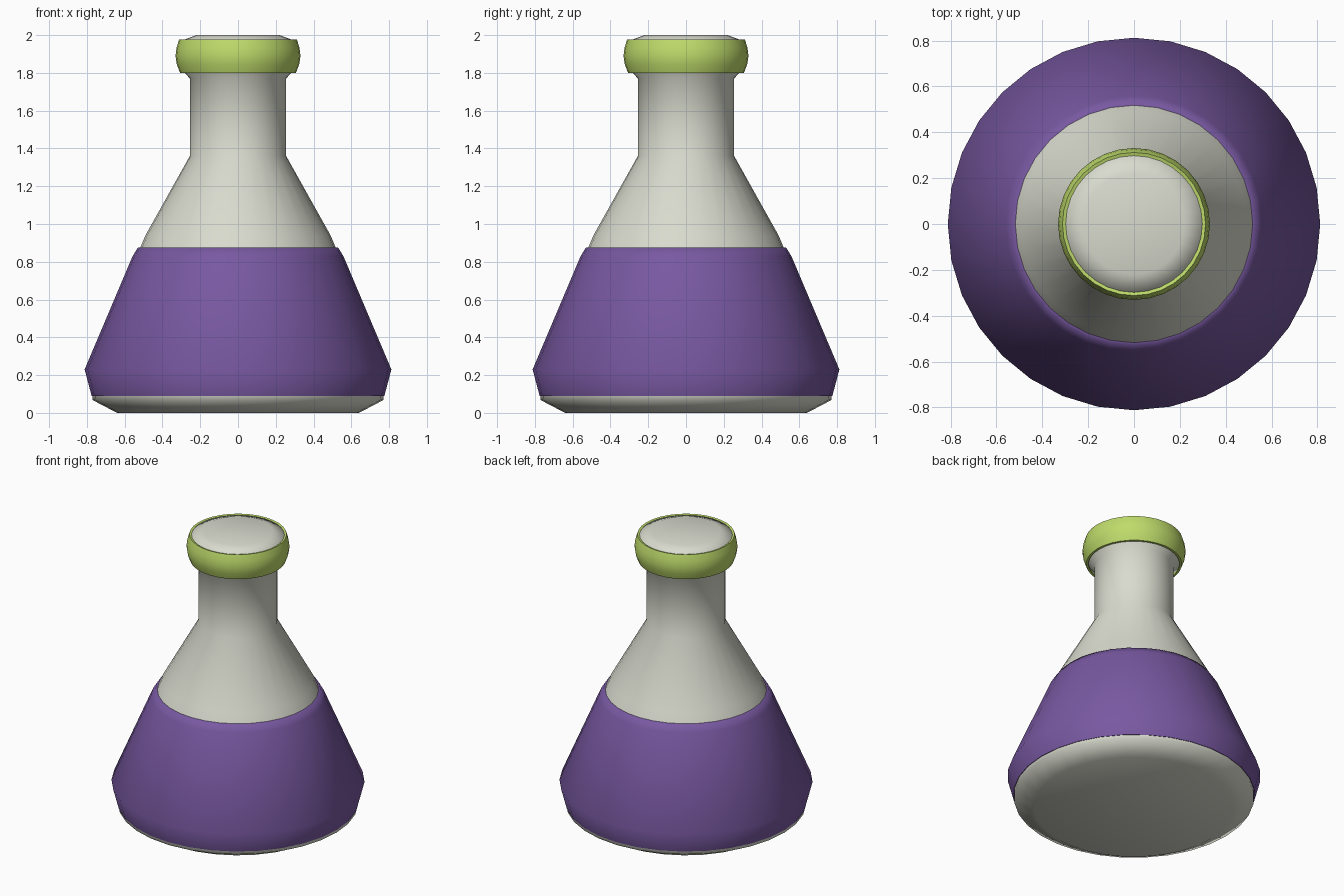
import bpy, bmesh, math

if "Cube" in bpy.data.objects:
    bpy.data.objects.remove(bpy.data.objects["Cube"])

SEGMENTS = 32


def material(name, rgb):
    m = bpy.data.materials.new(name)
    m.diffuse_color = (*rgb, 1.0)
    m.use_nodes = True
    m.node_tree.nodes["Principled BSDF"].inputs["Base Color"].default_value = m.diffuse_color
    return m


def lathe(name, profile, mat, closed=False):
    """Spin an (r, z) profile, listed bottom to top on its outside, round z."""
    bm = bmesh.new()
    rings = []
    for r, z in profile:
        ring = []
        for i in range(SEGMENTS):
            a = 2 * math.pi * i / SEGMENTS
            ring.append(bm.verts.new((r * math.cos(a), r * math.sin(a), z)))
        rings.append(ring)
    pairs = list(zip(rings, rings[1:]))
    if closed:
        pairs.append((rings[-1], rings[0]))
    else:
        bm.faces.new(rings[0][::-1])
        bm.faces.new(rings[-1])
    for low, high in pairs:
        for i in range(SEGMENTS):
            j = (i + 1) % SEGMENTS
            bm.faces.new((low[i], low[j], high[j], high[i]))
    bmesh.ops.recalc_face_normals(bm, faces=bm.faces)
    mesh = bpy.data.meshes.new(name)
    bm.to_mesh(mesh)
    bm.free()
    mesh.materials.append(mat)
    obj = bpy.data.objects.new(name, mesh)
    bpy.context.collection.objects.link(obj)
    bpy.context.view_layer.objects.active = obj
    obj.select_set(True)
    bpy.ops.object.shade_smooth_by_angle(angle=math.radians(66))
    obj.select_set(False)
    return obj


glass = material("pale_glass", (0.70, 0.71, 0.62))
purple = material("purple_liquid", (0.187, 0.098, 0.355))
lime = material("lime_green", (0.52, 0.71, 0.147))

# Flask body: chamfered foot, cone, neck, flared lip and domed top
lathe("flask_body", [
    (0.64, 0.0), (0.77, 0.068), (0.772, 0.10), (0.79, 0.23),
    (0.49, 0.94), (0.255, 1.36), (0.255, 1.77), (0.295, 1.815),
    (0.315, 1.89), (0.30, 1.97), (0.22, 2.0)], glass)

# Liquid band: thin shell wrapped round the cone
lathe("liquid_band", [
    (0.775, 0.09), (0.812, 0.23), (0.558, 0.83), (0.53, 0.875),
    (0.512, 0.875), (0.785, 0.23), (0.765, 0.09)], purple, closed=True)

# Lip ring: rounded collar round the mouth
lathe("lip_ring", [
    (0.307, 1.80), (0.324, 1.845), (0.331, 1.89), (0.325, 1.935),
    (0.312, 1.976), (0.298, 1.972), (0.312, 1.89), (0.292, 1.80)],
    lime, closed=True)
